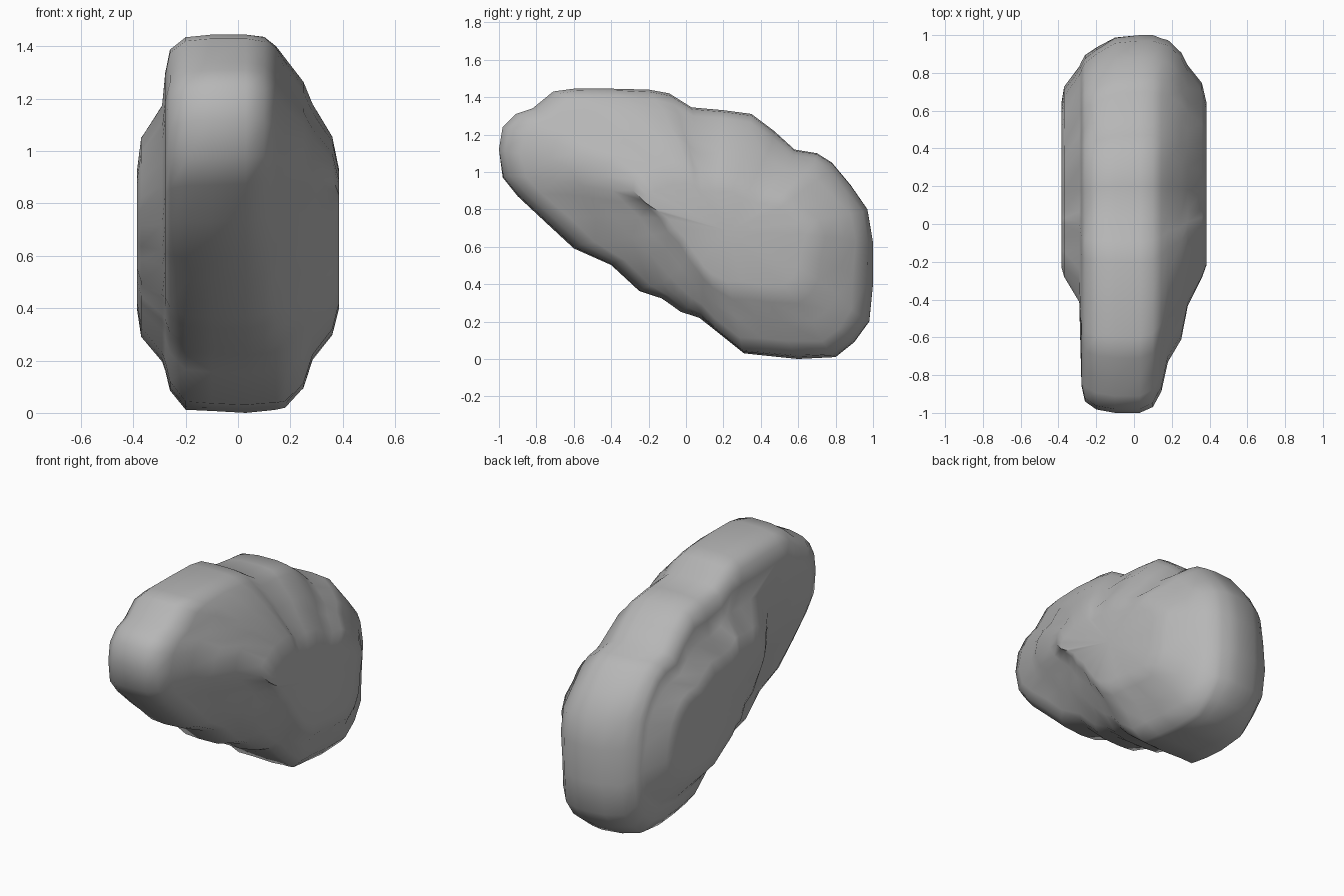
import bpy
import bmesh
import math

cube = bpy.data.objects.get("Cube")
if cube:
    bpy.data.objects.remove(cube, do_unlink=True)

# Stone colour
stone = bpy.data.materials.new("stone_grey")
stone.use_nodes = True
grey = (0.47, 0.47, 0.47, 1)
stone.diffuse_color = grey
bsdf = stone.node_tree.nodes["Principled BSDF"]
bsdf.inputs["Base Color"].default_value = grey
bsdf.inputs["Roughness"].default_value = 0.9

# Side outline (y, z): up the nose, along the top, down the back, along the underside
OUTLINE = [
    (-1, 1.12), (-.98, 1.24), (-.91, 1.31), (-.82, 1.34), (-.71, 1.43), (-.6, 1.445),
    (-.4, 1.445), (-.2, 1.44), (-.09, 1.42), (.03, 1.345), (.2, 1.33), (.35, 1.31),
    (.47, 1.22), (.58, 1.12), (.7, 1.1), (.78, 1.05), (.88, .93), (.97, .8),
    (1, .62), (1, .4), (.98, .2), (.9, .09), (.8, .01), (.6, 0), (.45, .015),
    (.31, .03), (.16, .15), (.07, .22), (-.03, .25), (-.13, .32), (-.25, .36),
    (-.4, .5), (-.6, .59), (-.75, .73), (-.9, .87), (-.98, .97),
]

# Layers across the width: x, then reach towards front, top, back and bottom
LAYERS = [
    (-.385, .3, .31, .58, .43),
    (-.37, .35, .47, .68, .57),
    (-.29, .48, .63, .8, .71),
    (-.278, .88, .8, .83, .76),
    (-.26, .95, .92, .87, .87),
    (-.2, .985, .985, .92, .98),
    (-.1, 1, 1, .985, .99),
    (.03, 1, 1, 1, 1),
    (.1, .97, .985, 1, .99),
    (.145, .89, .93, .98, .985),
    (.18, .74, .86, .97, .975),
    (.25, .63, .74, .89, .87),
    (.285, .47, .63, .81, .71),
    (.36, .34, .47, .7, .57),
    (.385, .28, .31, .58, .43),
]
CY, CZ = .1, .7


def layer_ring(bm, layer):
    """Outline shrunk per side, lightly scalloped, bevelled under the left of the nose."""
    x, front, top, back, bottom = layer
    ring = []
    for y, z in OUTLINE:
        dy, dz = y - CY, z - CZ
        sy = front if dy < 0 else back
        sz = top if dz > 0 else bottom
        wave = 1 + .12 * sy * (1 - sy) * math.sin(9 * math.atan2(dz, dy) + 6 * x)
        bevel = .5 * min(max(x, 0), .2) * max(0, -dy) * max(0, .5 - dz) if dz < .3 else 0
        ring.append(bm.verts.new((x, CY + dy * sy * wave + bevel,
                                  CZ + dz * sz * wave + bevel)))
    return ring


# Boulder skin with flat cheeks
bm = bmesh.new()
rings = [layer_ring(bm, layer) for layer in LAYERS]
count = len(OUTLINE)
for a, b in zip(rings, rings[1:]):
    for i in range(count):
        j = (i + 1) % count
        bm.faces.new((a[i], a[j], b[j], b[i]))
for ring in (rings[0], rings[-1]):
    cheek = bm.faces.new(ring)
    bmesh.ops.poke(bm, faces=[cheek])
bmesh.ops.recalc_face_normals(bm, faces=bm.faces[:])

mesh = bpy.data.meshes.new("boulder")
bm.to_mesh(mesh)
bm.free()
mesh.materials.append(stone)
boulder = bpy.data.objects.new("boulder", mesh)
bpy.context.collection.objects.link(boulder)

# Smooth shading with only hard breaks kept sharp
bpy.ops.object.select_all(action="DESELECT")
boulder.select_set(True)
bpy.context.view_layer.objects.active = boulder
bpy.ops.object.shade_smooth_by_angle(angle=math.radians(60))
